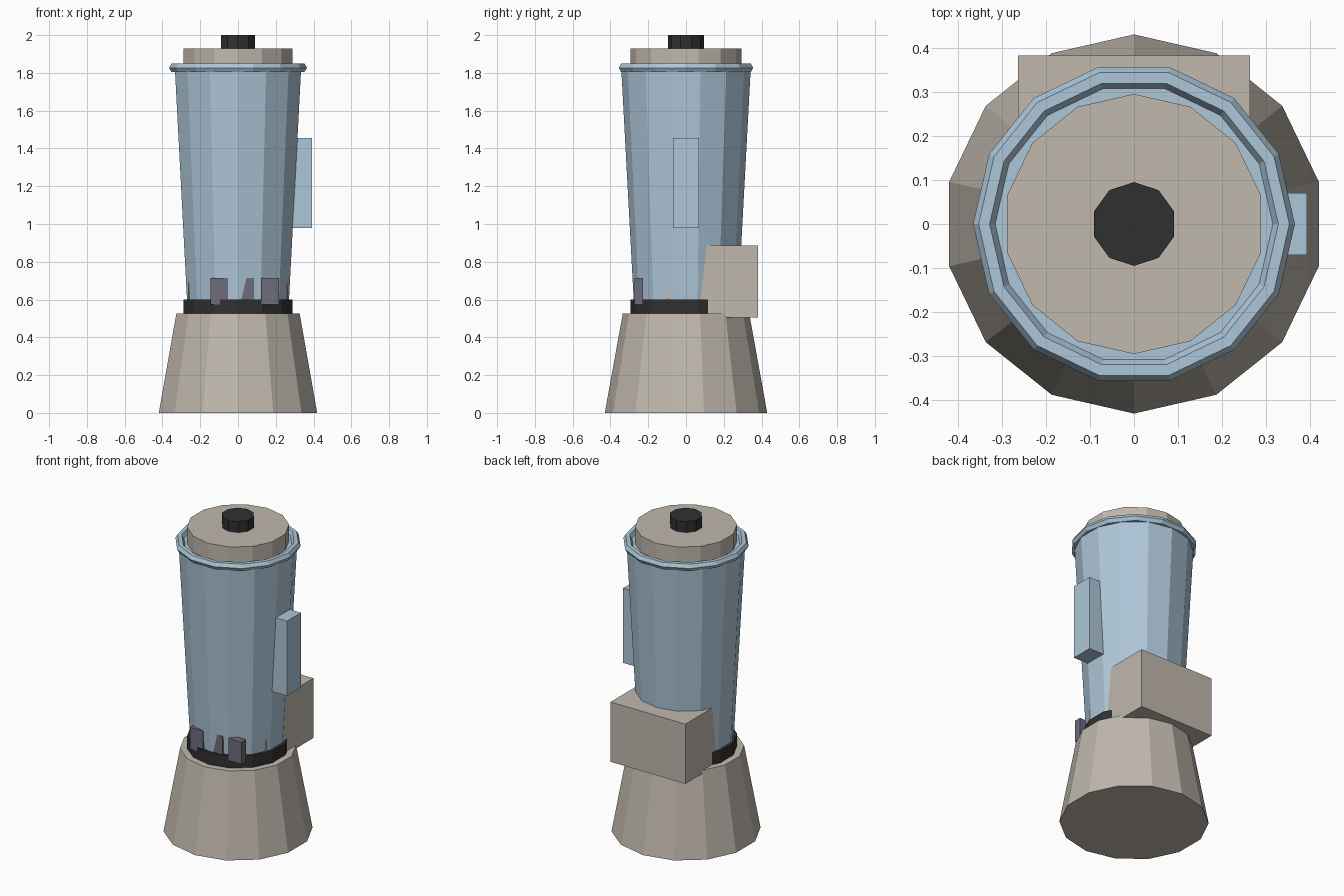
import bpy
import math

cube = bpy.data.objects.get("Cube")
if cube:
    bpy.data.objects.remove(cube, do_unlink=True)

SIDES = 14


def make_material(name, rgb):
    mat = bpy.data.materials.new(name)
    mat.use_nodes = True
    colour = (*rgb, 1.0)
    mat.diffuse_color = colour
    mat.node_tree.nodes["Principled BSDF"].inputs["Base Color"].default_value = colour
    return mat


beige = make_material("warm beige plastic", (0.53, 0.48, 0.42))
blue = make_material("pale blue jar", (0.42, 0.57, 0.69))
black = make_material("black rubber", (0.03, 0.03, 0.03))
grey = make_material("slate grey button", (0.16, 0.15, 0.20))


def finish(name, mat):
    obj = bpy.context.object
    obj.name = name
    obj.data.name = name
    obj.data.materials.append(mat)
    return obj


def frustum(name, mat, z0, z1, r0, r1, sides=SIDES):
    bpy.ops.mesh.primitive_cone_add(vertices=sides, radius1=r0, radius2=r1,
                                    depth=z1 - z0, location=(0, 0, (z0 + z1) / 2))
    return finish(name, mat)


def box(name, mat, low, high):
    centre = [(a + b) / 2 for a, b in zip(low, high)]
    bpy.ops.mesh.primitive_cube_add(size=1, location=centre)
    obj = finish(name, mat)
    for v in obj.data.vertices:
        v.co = [c * (b - a) for c, a, b in zip(v.co, low, high)]
    return obj


# Motor base and collar
frustum("motor_base", beige, 0, 0.525, 0.43, 0.335)
frustum("collar", black, 0.525, 0.6, 0.295, 0.295)

# Tapered jar with a rolled rim
frustum("jar", blue, 0.59, 1.827, 0.2765, 0.343)
bpy.ops.mesh.primitive_torus_add(major_segments=SIDES, minor_segments=6,
                                 major_radius=0.34, minor_radius=0.025,
                                 location=(0, 0, 1.827))
finish("jar_rim", blue)

# Lid and knob
frustum("lid", beige, 1.815, 1.93, 0.295, 0.295)
frustum("lid_knob", black, 1.92, 2.0, 0.095, 0.095, 10)

# Side handle and rear housing
box("handle", blue, (0.25, -0.07, 0.98), (0.393, 0.07, 1.455))
box("rear_housing", beige, (-0.263, -0.092, 0.505), (0.263, 0.382, 0.885))

# Row of front buttons
for i in range(3):
    x = -0.1 + 0.135 * i
    box(f"button_{i + 1}", grey, (x - 0.046, -0.273, 0.575), (x + 0.046, -0.227, 0.715))
